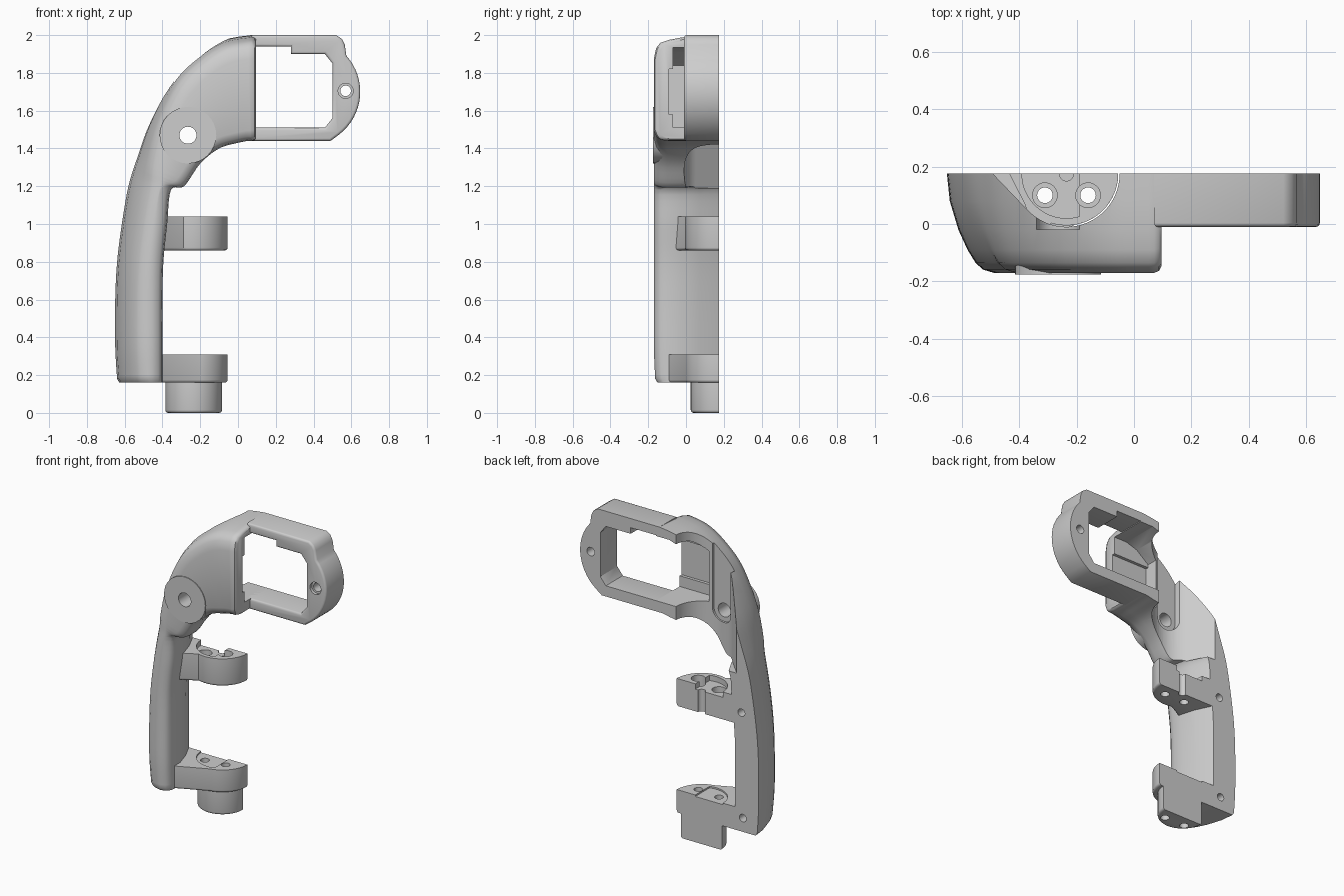
import bpy, bmesh, math
from mathutils import Vector

if "Cube" in bpy.data.objects:
    bpy.data.objects.remove(bpy.data.objects["Cube"], do_unlink=True)

BACK = 0.175            # flat mating face of the half shell
TUBE = (-0.235, BACK)   # axis of the tube held by the clamps

mat = bpy.data.materials.new("plain grey")
mat.use_nodes = True
GREY = (0.61, 0.61, 0.61, 1)
mat.diffuse_color = GREY
mat.node_tree.nodes["Principled BSDF"].inputs["Base Color"].default_value = GREY


def finish(name, bm):
    bmesh.ops.recalc_face_normals(bm, faces=bm.faces[:])
    me = bpy.data.meshes.new(name)
    bm.to_mesh(me)
    bm.free()
    ob = bpy.data.objects.new(name, me)
    me.materials.append(mat)
    bpy.context.collection.objects.link(ob)
    return ob


def prism(name, pts, axis, a, b, bevel=0.0):
    """Extrude a 2D outline along y or z; the rim at end a may be rounded."""
    bm = bmesh.new()
    put = (lambda p, d: (p[0], d, p[1])) if axis == "y" else (lambda p, d: (p[0], p[1], d))
    lo = [bm.verts.new(put(p, a)) for p in pts]
    hi = [bm.verts.new(put(p, b)) for p in pts]
    cap = bm.faces.new(lo)
    bm.faces.new(hi)
    n = len(pts)
    for i in range(n):
        j = (i + 1) % n
        bm.faces.new((lo[i], lo[j], hi[j], hi[i]))
    bmesh.ops.recalc_face_normals(bm, faces=bm.faces[:])
    if bevel:
        rim = [e for e in cap.edges if not all(v.co.y > BACK - 0.001 for v in e.verts)]
        bmesh.ops.bevel(bm, geom=rim, offset=bevel, segments=3, profile=0.5, affect="EDGES")
    return finish(name, bm)


def arc(c, r, a0, a1, n=24):
    return [(c[0] + r * math.cos(math.radians(a0 + (a1 - a0) * i / n)),
             c[1] + r * math.sin(math.radians(a0 + (a1 - a0) * i / n))) for i in range(n + 1)]


def disc(c, r, axis, a, b, name="cutter"):
    return prism(name, arc(c, r, 0, 360, 32)[:-1], axis, a, b)


def cut(ob, *cutters):
    """Subtract each cutter from the part and remove the cutter."""
    for c in cutters:
        m = ob.modifiers.new("cut", "BOOLEAN")
        m.operation, m.solver, m.object = "DIFFERENCE", "EXACT", c
        bpy.ops.object.select_all(action="DESELECT")
        bpy.context.view_layer.objects.active = ob
        ob.select_set(True)
        bpy.ops.object.modifier_apply(modifier=m.name)
        bpy.data.objects.remove(c, do_unlink=True)


def smooth(ob):
    bpy.ops.object.select_all(action="DESELECT")
    bpy.context.view_layer.objects.active = ob
    ob.select_set(True)
    bpy.ops.object.shade_smooth_by_angle(angle=math.radians(38))


# Grip and housing: loft between an outer and an inner edge curve
# (outer x, z, inner x, z, grip-ness, front y)
stations = [
    (-0.64, 0.18, -0.40, 0.18, 1, -0.163),
    (-0.65, 0.35, -0.40, 0.35, 1, -0.17),
    (-0.65, 0.60, -0.40, 0.60, 1, -0.17),
    (-0.64, 0.80, -0.395, 0.80, 1, -0.17),
    (-0.615, 1.00, -0.375, 1.00, 1, -0.17),
    (-0.58, 1.20, -0.355, 1.18, 1, -0.17),
    (-0.53, 1.36, -0.285, 1.20, 0.6, -0.17),
    (-0.46, 1.55, -0.20, 1.32, 0.25, -0.17),
    (-0.34, 1.77, -0.10, 1.40, 0.1, -0.17),
    (-0.20, 1.90, 0.00, 1.43, 0, -0.17),
    (-0.07, 1.975, 0.05, 1.44, 0, -0.17),
    (0.07, 2.00, 0.07, 1.44, 0, -0.17),
]
# Cross-section edges: (inset, y, share of the inset kept at the housing)
outer = [(0, BACK, 1), (0.01, 0.08, 0.3), (0.04, -0.02, 0.3), (0.072, -0.09, 0.35),
         (0.10, -0.135, 0.4), (0.125, -0.158, 0.55), (0.165, -0.17, 0.75)]
inner = [(0.055, -0.17), (0.022, -0.157), (0.006, -0.135), (0, -0.10),
         (0, -0.03), (0.03, 0.07), (0.08, BACK)]


def catmull(rows, steps=5):
    out = []
    for i in range(len(rows) - 1):
        p0, p1, p2 = rows[max(i - 1, 0)], rows[i], rows[i + 1]
        p3 = rows[min(i + 2, len(rows) - 1)]
        for s in range(steps):
            t = s / steps
            out.append([0.5 * (2 * b + (c - a) * t + (2 * a - 5 * b + 4 * c - d) * t * t
                               + (3 * b - a - 3 * c + d) * t ** 3)
                        for a, b, c, d in zip(p0, p1, p2, p3)])
    return out + [rows[-1]]


bm = bmesh.new()
rings = []
foot = [(-0.628, 0.16, -0.40, 0.16, 1, -0.15)]
lip = [(0.087, 1.997, 0.087, 1.443, 0, -0.163), (0.095, 1.99, 0.095, 1.45, 0, -0.148)]
for ox, oz, ix, iz, k, front in foot + catmull(stations) + lip:
    O, I = Vector((ox, 0, oz)), Vector((ix, 0, iz))
    d = (I - O).normalized()
    squash = (BACK - front) / (BACK + 0.17)
    ring = []
    for off, y, s in outer:
        ring.append(O + d * off * (s + (1 - s) * k) + Vector((0, BACK + (y - BACK) * squash, 0)))
    for off, y in inner:
        ring.append(I - d * off * (k if y > 0 else 1) + Vector((0, BACK + (y - BACK) * squash, 0)))
    rings.append([bm.verts.new(p) for p in ring])
for r0, r1 in zip(rings, rings[1:]):
    for i in range(len(r0)):
        j = (i + 1) % len(r0)
        bm.faces.new((r0[i], r0[j], r1[j], r1[i]))
bm.faces.new(rings[0])
bm.faces.new(rings[-1])
body = finish("grip_housing", bm)

# Tube clearance, inner pocket, U slot, pivot hole and screw holes
clearance = arc(TUBE, 0.185, 0, -136.5) + [(-0.611, 0.30), (-0.05, 0.30)]
pocket = [(-0.17, 1.51), (0.3, 1.51), (0.3, 1.935), (0.0, 1.935), (-0.08, 1.91), (-0.17, 1.84)]
groove = [(-0.17, 1.58), (0.3, 1.58), (0.3, 1.82), (-0.17, 1.82)]
PIVOT = (-0.265, 1.47)
slot = arc(PIVOT, 0.075, 180, 360, 16) + [(-0.19, 2.1), (-0.34, 2.1)]
cut(body,
    prism("cutter", clearance, "z", 1.19, 2.2),
    prism("cutter", pocket, "y", -0.07, 0.4),
    prism("cutter", groove, "y", -0.09, 0.35),
    prism("cutter", slot, "y", -0.02, 0.45),
    disc(PIVOT, 0.045, "y", -0.4, 0.5),
    disc((-0.525, 0.94), 0.025, "y", 0.06, 0.3),
    disc((-0.535, 0.25), 0.025, "y", 0.06, 0.3))

# Round pivot pad on the front
pad = disc(PIVOT, 0.15, "y", -0.175, -0.125, name="pivot_pad")
cut(pad, disc(PIVOT, 0.045, "y", -0.4, 0.5))

# Open rectangular frame with a rounded nose
frame_outline = ([(0.07, 1.44), (0.49, 1.44)] + arc((0.362, 1.70), 0.285, -52, 42, 16)
                 + [(0.565, 1.95), (0.55, 1.98), (0.52, 2.0), (0.07, 2.0),
                    (0.07, 1.94), (0.28, 1.94), (0.28, 1.90), (0.46, 1.90), (0.50, 1.85),
                    (0.50, 1.56), (0.46, 1.51), (0.07, 1.51)])
frame = prism("frame", frame_outline, "y", -0.01, BACK, 0.014)
cut(frame, disc((0.57, 1.705), 0.028, "y", -0.3, 0.5),
    disc((0.57, 1.705), 0.04, "y", -0.3, 0.01))

# Upper clamp, lower flange and the half-round plug under it
clamp_outline = arc(TUBE, 0.18, 0, -107) + [(-0.37, -0.04), (-0.42, -0.075), (-0.48, 0.0), (-0.48, BACK)]
clamp = prism("upper_clamp", clamp_outline, "z", 0.86, 1.04, 0.015)
flange_outline = arc(TUBE, 0.18, 0, -80) + [(-0.40, -0.09), (-0.45, -0.12), (-0.49, 0.0), (-0.49, BACK)]
flange = prism("lower_flange", flange_outline, "z", 0.16, 0.31, 0.015)
plug = prism("plug", arc(TUBE, 0.15, 0, -180), "z", 0.0, 0.17, 0.015)

# Rod holes run through all three, with counterbores in the clamp
RODS = [(-0.31, 0.10), (-0.16, 0.10)]
for part in (clamp, flange, plug):
    cut(part, *[disc(c, 0.027, "z", -0.2, 1.3) for c in RODS])
recess = arc(TUBE, 0.155, -73, -180) + [(-0.39, 0.3), (-0.19, 0.3)]
cut(clamp, prism("cutter", recess, "z", 1.005, 1.2),
    disc(TUBE, 0.025, "z", 0.7, 1.25),
    *[disc(c, 0.043, "z", 0.95, 1.3) for c in RODS])
cut(flange, prism("cutter", recess, "z", 0.30, 0.5))

for part in (body, pad, frame, clamp, flange, plug):
    smooth(part)
